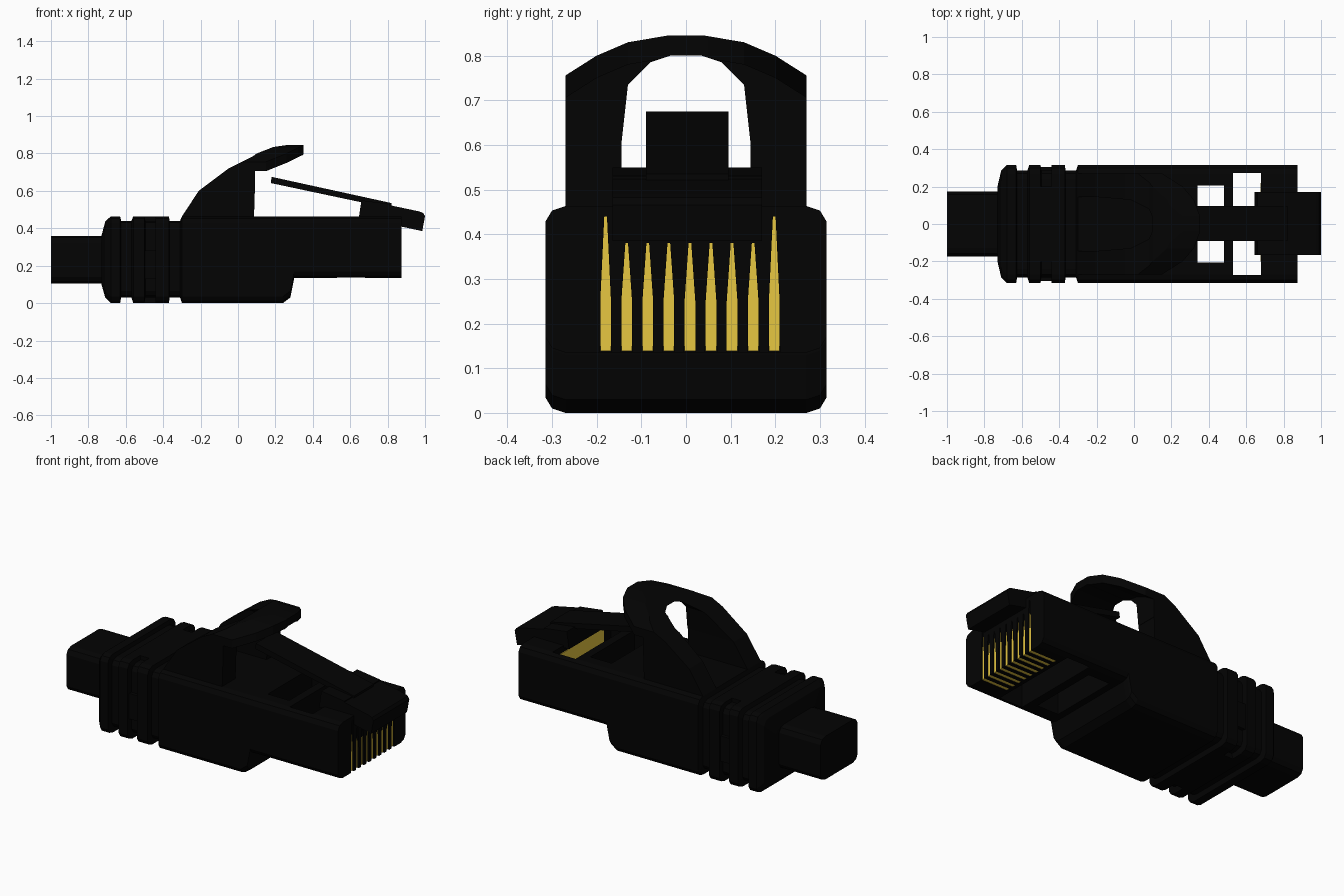
import bpy, bmesh

cube = bpy.data.objects.get("Cube")
if cube:
    bpy.data.objects.remove(cube, do_unlink=True)


def material(name, rgb):
    m = bpy.data.materials.new(name)
    m.use_nodes = True
    m.diffuse_color = (*rgb, 1)
    m.node_tree.nodes["Principled BSDF"].inputs["Base Color"].default_value = (*rgb, 1)
    return m


BLACK = material("black_plastic", (0.001, 0.001, 0.001))
GOLD = material("gold_contact", (0.8, 0.57, 0.053))


def finish(name, bm, mat):
    bmesh.ops.recalc_face_normals(bm, faces=bm.faces[:])
    mesh = bpy.data.meshes.new(name)
    bm.to_mesh(mesh)
    bm.free()
    mesh.materials.append(mat)
    ob = bpy.data.objects.new(name, mesh)
    bpy.context.scene.collection.objects.link(ob)
    return ob


def add_loft(bm, rings):
    """Skin matching rings of points and cap both ends."""
    loops = [[bm.verts.new(p) for p in ring] for ring in rings]
    n = len(loops[0])
    for a, b in zip(loops, loops[1:]):
        for i in range(n):
            j = (i + 1) % n
            bm.faces.new((a[i], a[j], b[j], b[i]))
    bm.faces.new(loops[0][::-1])
    bm.faces.new(loops[-1])


# How an outline point (u, v) at depth d sits in space for each extrusion axis
PLACE = {"x": lambda d, u, v: (d, u, v),
         "y": lambda d, u, v: (u, d, v),
         "z": lambda d, u, v: (v, u, d)}


def prisms(name, outlines, axis, lo, hi, mat=BLACK):
    """Extrude outlines in (y, z) along x, in (x, z) along y or in (y, x) along z."""
    bm = bmesh.new()
    for pts in outlines:
        add_loft(bm, [[PLACE[axis](d, u, v) for u, v in pts] for d in (lo, hi)])
    return finish(name, bm, mat)


def rect(u0, u1, v0, v1):
    return [(u0, v0), (u1, v0), (u1, v1), (u0, v1)]


def mirrored(half):
    return half + [(-u, v) for u, v in reversed(half)]


def rounded_ring(x, w, z0, z1):
    """Cross-section with softened corners."""
    half = [(w - .045, z0), (w - .015, z0 + .01), (w, z0 + .035),
            (w, z1 - .035), (w - .015, z1 - .01), (w - .045, z1)]
    return [(x, y, z) for y, z in mirrored(half)]


def shell(name, sections):
    bm = bmesh.new()
    add_loft(bm, [rounded_ring(*s) for s in sections])
    return finish(name, bm, BLACK)


def boolean(ob, tool, operation):
    mod = ob.modifiers.new("cut", "BOOLEAN")
    mod.operation, mod.object, mod.solver = operation, tool, "EXACT"
    bpy.context.view_layer.objects.active = ob
    bpy.ops.object.modifier_apply(modifier=mod.name)
    bpy.data.objects.remove(tool, do_unlink=True)


TOP = .463
END = .874

# Cable stub and ribbed boot
shell("cable", [(-1, .173, .105, .36), (-.7, .173, .105, .36)])
boot = [(-.73, .2, .1, .36), (-.71, .285, .03, .435), (-.69, .305, .01, .455)]
for start, end in ((-.68, -.63), (-.56, -.5), (-.44, -.37)):
    boot += [(start, .315, 0, TOP), (end, .315, 0, TOP),
             (end + .005, .285, .03, .44), (end + .06, .285, .03, .44)]
boot += [(-.3, .315, 0, TOP), (.24, .315, 0, TOP),
         (.28, .315, .03, TOP), (.3, .315, .13, TOP)]
shell("boot", boot)

# Small bridges between the two middle ribs
prisms("rib_bridge_vertical", [rect(-.2, .2, 0, TOP)], "x", -.505, -.435)
prisms("rib_bridge_side", [rect(-.305, .305, .13, .28)], "x", -.505, -.435)

# Plug body with its two through windows
plug = shell("plug_body", [(.3, .315, .135, TOP), (END, .315, .135, TOP)])
for x0, x1, w in ((.34, .48, .207), (.53, .68, .272)):
    boolean(plug, prisms("window_cutter", [rect(x0, x1, 0, .6)], "y", -w, w), "DIFFERENCE")

# Contact slots on the end face and underside, with contacts inside
blades, grooves = [], []
for i in range(9):
    y = -.18 + i * .0472
    tip = .44 if i in (0, 8) else .38
    blades.append([(y - .012, .139), (y + .012, .139), (y + .012, .25),
                   (y + .003, tip), (y - .003, tip), (y - .012, .25)])
    grooves.append(rect(y - .013, y + .013, .1, .15))
boolean(plug, prisms("slot_cutter", blades, "x", END - .012, .9), "DIFFERENCE")
boolean(plug, prisms("groove_cutter", grooves, "x", .7, .9), "DIFFERENCE")
prisms("contacts", blades, "x", .7, END - .008, GOLD)
prisms("contact_rear", [rect(-.2, .22, .34, .425)], "x", .676, .684, GOLD)

# Latch: slim lever, then a wide root and nose
prisms("latch_lever", [[(.175, .642), (.18, .675), (.82, .535), (.82, .505)]],
       "y", -.09, .095)
prisms("latch_root", [[(.645, .45), (.66, .55), (.81, .53), (.81, .45)]],
       "y", -.165, .17)
prisms("latch_nose", [[(.78, .45), (.78, .53), (.97, .49), (.99, .482), (1, .465),
                       (.985, .385), (.87, .41), (.86, .45)]], "y", -.165, .17)

# Arched latch guard: side profile trimmed to a crown and a rounded front lip
guard = prisms("latch_guard", [[
    (-.3, .44), (-.3, TOP), (-.21, .6), (-.05, .72), (.08, .785), (.1, .8), (.19, .835),
    (.26, .845), (.36, .845), (.36, .6), (.09, .6), (.085, .44)]], "y", -.27, .27)
arch = [(.271, .755), (.2, .8), (.13, .83), (.035, .846)]
crown = mirrored([(.271, .4)] + arch)
boolean(guard, prisms("crown_cutter", [crown], "x", -.5, .5), "INTERSECT")
lip = mirrored([(.3, -.5), (.3, .1), (.27, .15), (.2, .26), (.13, .32), (.05, .35)])
boolean(guard, prisms("lip_cutter", [lip], "z", .3, 1), "INTERSECT")

# Hollow under the lip, and a tunnel through the guard
hollow = mirrored([(.3, .5), (.3, .688)] + [(y, z - .05) for y, z in arch])
boolean(guard, prisms("hollow_cutter", [hollow], "x", .092, .6), "DIFFERENCE")
tunnel = mirrored([(.145, .4), (.145, .6), (.13, .735), (.08, .785), (.035, .8)])
boolean(guard, prisms("tunnel_cutter", [tunnel], "x", -.6, .6), "DIFFERENCE")
